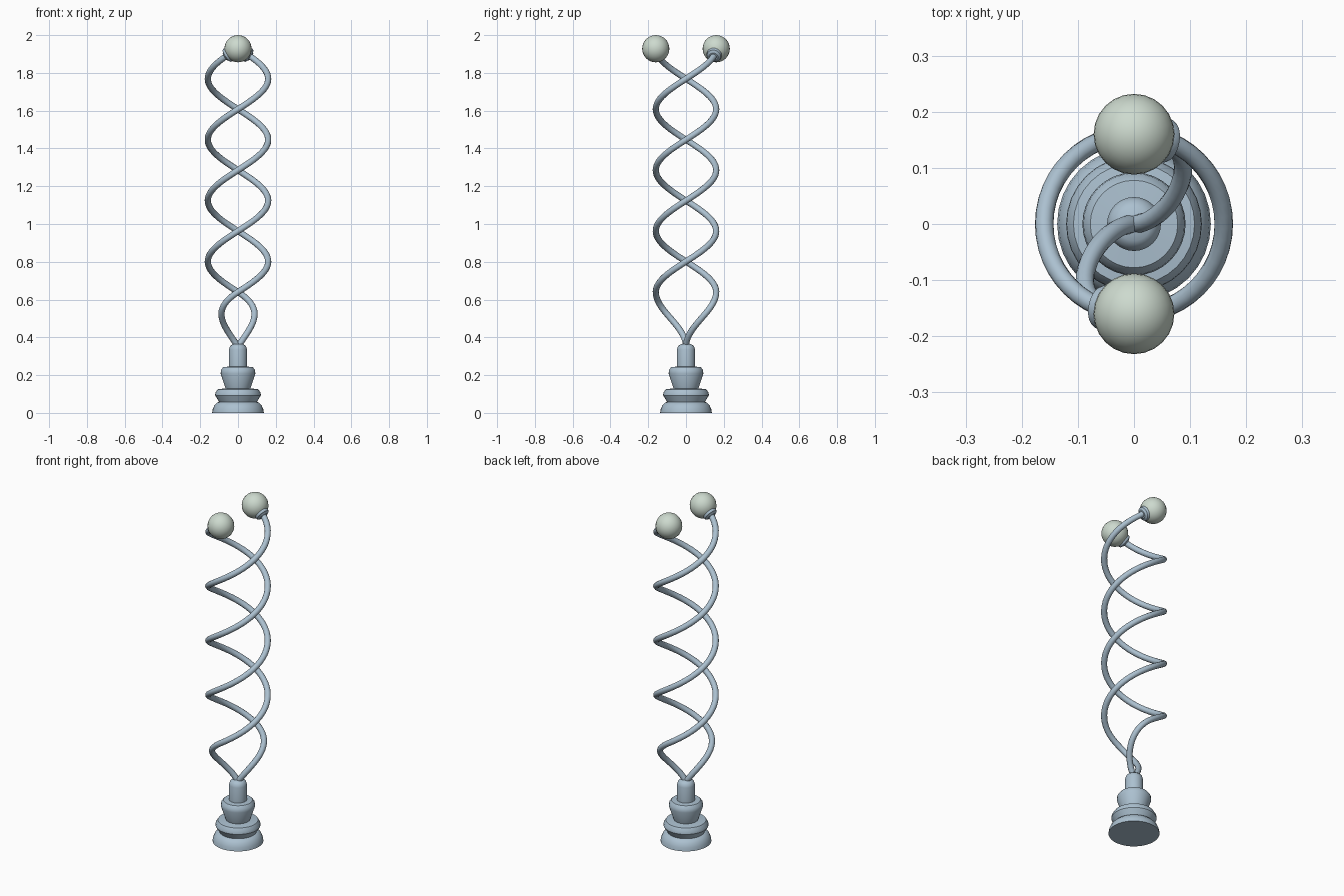
import bpy, bmesh
from math import sin, cos, pi
from mathutils import Vector

cube = bpy.data.objects.get("Cube")
if cube:
    bpy.data.objects.remove(cube, do_unlink=True)

RADIUS, TUBE = 0.16, 0.0165
HALF_TURN = 0.3225           # rise per half turn
Z_START, Z_TOP = 0.64, 1.93  # helix begins and ends over the y axis
BALL = 0.072


def material(name, colour):
    m = bpy.data.materials.new(name)
    m.use_nodes = True
    m.diffuse_color = (*colour, 1)
    m.node_tree.nodes["Principled BSDF"].inputs["Base Color"].default_value = (*colour, 1)
    return m


metal = material("pale blue metal", (0.41, 0.53, 0.63))
glass = material("pale green ball", (0.61, 0.70, 0.62))


def finish(obj, mat, angle=35):
    """Give an object its colour and smooth shading with sharp edges kept."""
    obj.data.materials.clear()
    obj.data.materials.append(mat)
    bpy.ops.object.select_all(action='DESELECT')
    obj.select_set(True)
    bpy.context.view_layer.objects.active = obj
    bpy.ops.object.shade_smooth_by_angle(angle=angle * pi / 180)


def lathe(name, profile, mat, segments=32):
    """Spin a (radius, height) profile around z."""
    bm = bmesh.new()
    verts = [bm.verts.new((r, 0, z)) for r, z in profile]
    edges = [bm.edges.new(pair) for pair in zip(verts, verts[1:])]
    bmesh.ops.spin(bm, geom=verts + edges, cent=(0, 0, 0), axis=(0, 0, 1),
                   angle=2 * pi, steps=segments, use_duplicate=False)
    bmesh.ops.remove_doubles(bm, verts=bm.verts, dist=0.0002)
    bmesh.ops.recalc_face_normals(bm, faces=bm.faces)
    mesh = bpy.data.meshes.new(name)
    bm.to_mesh(mesh)
    bm.free()
    obj = bpy.data.objects.new(name, mesh)
    bpy.context.collection.objects.link(obj)
    finish(obj, mat)
    return obj


def helix(z):
    a = pi / 2 + pi * (z - Z_START) / HALF_TURN
    return Vector((RADIUS * cos(a), RADIUS * sin(a), z))


def lead_in(t):
    """Cubic sweep from the base centre out to the helix."""
    p = [Vector(v) for v in ((0, 0, 0.35), (0.07, 0, 0.46), (0.156, 0.16, 0.54), (0, 0.16, 0.64))]
    s = 1 - t
    return p[0] * s**3 + p[1] * 3 * s * s * t + p[2] * 3 * s * t * t + p[3] * t**3


# Turned base with stacked rings and a domed post
lathe("base", [(0, 0), (0.137, 0), (0.134, 0.02), (0.125, 0.04), (0.11, 0.055),
               (0.1, 0.058), (0.121, 0.093), (0.12, 0.106), (0.108, 0.125),
               (0.066, 0.13), (0.092, 0.208), (0.09, 0.228), (0.078, 0.243),
               (0.048, 0.245), (0.048, 0.335), (0.043, 0.352), (0.03, 0.363),
               (0, 0.367)], metal)

# Two opposite strands, each with a collar and a ball at its tip
STEPS = 96
path = [lead_in(i / 20) for i in range(20)]
path += [helix(Z_START + (Z_TOP - Z_START) * i / STEPS) for i in range(STEPS + 1)]
tip = helix(Z_TOP)
axis = (tip - helix(Z_TOP - 0.042)).normalized()

for side, sign in (("back", 1), ("front", -1)):
    def turned(v):
        return Vector((sign * v.x, sign * v.y, v.z))

    curve = bpy.data.curves.new(side + "_strand", 'CURVE')
    curve.dimensions = '3D'
    curve.bevel_depth = TUBE
    curve.bevel_resolution = 4
    curve.use_fill_caps = True
    spline = curve.splines.new('POLY')
    spline.points.add(len(path) - 1)
    for point, v in zip(spline.points, path):
        point.co = (*turned(v), 1)
    strand = bpy.data.objects.new(side + "_strand", curve)
    bpy.context.collection.objects.link(strand)
    bpy.ops.object.select_all(action='DESELECT')
    strand.select_set(True)
    bpy.context.view_layer.objects.active = strand
    bpy.ops.object.convert(target='MESH')
    finish(bpy.context.view_layer.objects.active, metal, 50)

    collar = lathe(side + "_collar", [(0, -0.082), (0.024, -0.082), (0.029, -0.077),
                                      (0.037, -0.074), (0.04, -0.068), (0.04, -0.058),
                                      (0.034, -0.05), (0, -0.05)], metal, 24)
    collar.rotation_euler = turned(axis).to_track_quat('Z', 'Y').to_euler()
    collar.location = turned(tip)

    bpy.ops.mesh.primitive_uv_sphere_add(segments=24, ring_count=16, radius=BALL,
                                         location=turned(tip) - Vector((0, 0, 0.002)))
    ball = bpy.context.object
    ball.name = side + "_ball"
    finish(ball, glass)
